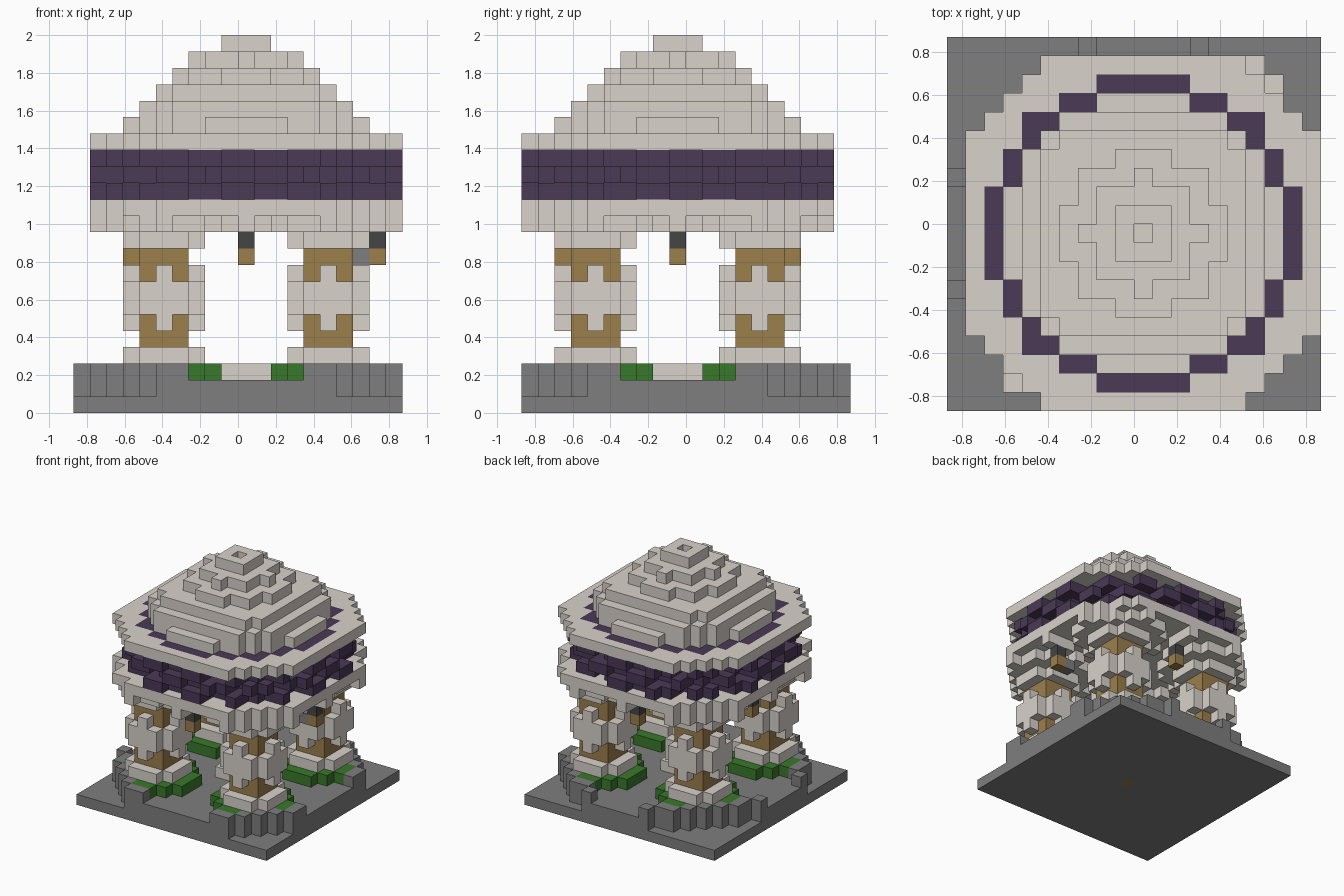
import bpy, bmesh, math
from mathutils import Vector

cube = bpy.data.objects.get("Cube")
if cube:
    bpy.data.objects.remove(cube)

U = 2 / 23            # block size
CX, CY = 10, 9        # block column on the temple's axis
taken = set()         # blocks already used by a part


def material(name, rgb):
    m = bpy.data.materials.new(name)
    m.use_nodes = True
    m.diffuse_color = (*rgb, 1)
    m.node_tree.nodes["Principled BSDF"].inputs["Base Color"].default_value = (*rgb, 1)
    return m


stone = material("pale stone", (0.69, 0.645, 0.595))
grey = material("grey stone", (0.21, 0.21, 0.21))
purple = material("purple", (0.068, 0.041, 0.093))
wood = material("wood", (0.335, 0.21, 0.072))
green = material("leaf green", (0.04, 0.19, 0.023))
iron = material("dark iron", (0.06, 0.06, 0.06))


def disc(r2, levels, inner=-1, at=(0, 0), reach=10, keep=lambda x, y: True):
    """Blocks with inner < squared radius <= r2, around the axis or another centre."""
    n = min(int(math.sqrt(r2)), reach)
    return {(x + at[0], y + at[1], k) for k in levels
            for x in range(-n, n + 1) for y in range(-n, n + 1)
            if inner < x * x + y * y <= r2 and keep(x, y)}


def box(x0, x1, y0, y1, levels):
    return {(x, y, k) for x in range(x0, x1 + 1)
            for y in range(y0, y1 + 1) for k in levels}


def build(name, cells, mat):
    """Mesh the outer skin of a set of blocks; earlier parts and the plot edge trim it."""
    cells = {c for c in cells if c not in taken
             and 0 <= c[0] + CX < 20 and 0 <= c[1] + CY < 20}
    taken.update(cells)
    bm = bmesh.new()
    verts = {}
    for c in sorted(cells):
        for axis in range(3):
            for side in (0, 1):
                step = [0, 0, 0]
                step[axis] = 2 * side - 1
                if tuple(a + b for a, b in zip(c, step)) in cells:
                    continue
                quad = []
                for a, b in ((0, 0), (1, 0), (1, 1), (0, 1)):
                    p = list(c)
                    p[axis] += side
                    p[(axis + 1) % 3] += a
                    p[(axis + 2) % 3] += b
                    key = tuple(p)
                    if key not in verts:
                        verts[key] = bm.verts.new(Vector(
                            (key[0] + CX - 10, key[1] + CY - 10, key[2])) * U)
                    quad.append(verts[key])
                bm.faces.new(quad if side else quad[::-1])
    bmesh.ops.dissolve_limit(bm, angle_limit=0.01, verts=bm.verts, edges=bm.edges)
    mesh = bpy.data.meshes.new(name)
    bm.to_mesh(mesh)
    bm.free()
    mesh.materials.append(mat)
    ob = bpy.data.objects.new(name, mesh)
    bpy.context.collection.objects.link(ob)
    return ob


def wave(x, y):
    """Alternating sectors of the frieze."""
    return math.cos(15 * (math.atan2(y, x) + math.pi / 4)) > 0


# Base: square slab, round floor, low wall with four openings
build("base_core", {(0, 0, 0)}, wood)
build("base_slab", box(-10, 9, -9, 10, [0]), grey)
build("round_floor", disc(110, [1]), grey)
build("low_wall", disc(110, [2], inner=90,
                       keep=lambda x, y: abs(x) > 2 and abs(y) > 2), grey)
build("centre_plinth", box(-1, 1, -1, 1, [2]), stone)

# Four pillars, each with a wide capital that carries the eave
for sx, xname in ((-5, "right"), (5, "left")):
    for sy, yname in ((-5, "front"), (5, "back")):
        tag = f"{yname}_{xname}"
        at = (sx, sy)
        build("pillar_foot_" + tag, disc(5, [3], at=at), stone)
        build("pillar_hedge_" + tag, disc(10, [2], at=at), green)
        build("pillar_core_" + tag,
              box(sx - 1, sx + 1, sy - 1, sy + 1, range(4, 10)), wood)
        crosses = disc(5, [6, 7], inner=3, at=at) | disc(4, [5, 8], inner=3, at=at)
        build("pillar_crosses_" + tag, crosses, stone)
        wide = disc(16, [11], at=at) & disc(106, [11], reach=9)
        build("pillar_capital_" + tag, disc(5, [10], at=at) | wide, stone)

# Hanging lanterns between the pillars, each under a short beam
for name, x, y in (("front", 0, -7), ("back", 0, 7), ("right", -7, 0), ("left", 8, 0)):
    beam = {(int(math.copysign(d, x)) if x else 0,
             int(math.copysign(d, y)) if y else 0, 11) for d in (7, 8, 9)}
    build("lantern_beam_" + name, beam, stone)
    build("lantern_hook_" + name, {(x, y, 10)}, iron)
    build("lantern_" + name, {(x, y, 9)}, wood)
build("lantern_bracket", {(7, 0, 9)}, grey)

# Lower eave, a little fuller on one diagonal
build("lower_eave", disc(106, [12], reach=9) | box(6, 6, 9, 9, [12])
      | disc(113, [12], reach=9, keep=lambda x, y: x * y > 0 and abs(y) > abs(x)), stone)

# Purple frieze: a plain wall with staggered studs
build("frieze_wall", disc(72, [13, 14, 15, 16], inner=56), purple)
studs = disc(90, [14], inner=72, keep=wave)
studs |= disc(90, [13, 15], inner=72, keep=lambda x, y: not wave(x, y))
build("frieze_studs", studs, purple)

# Upper eave and the stepped dome
build("upper_eave", disc(106, [16], reach=9), stone)
dome = set()
for k, (r2, reach) in enumerate(((56, 7), (52, 6), (41, 5), (18, 4), (9, 3)), 17):
    dome |= disc(r2, [k], reach=reach)
build("dome", dome, stone)
build("dome_crown", disc(2, [22], inner=0), stone)
